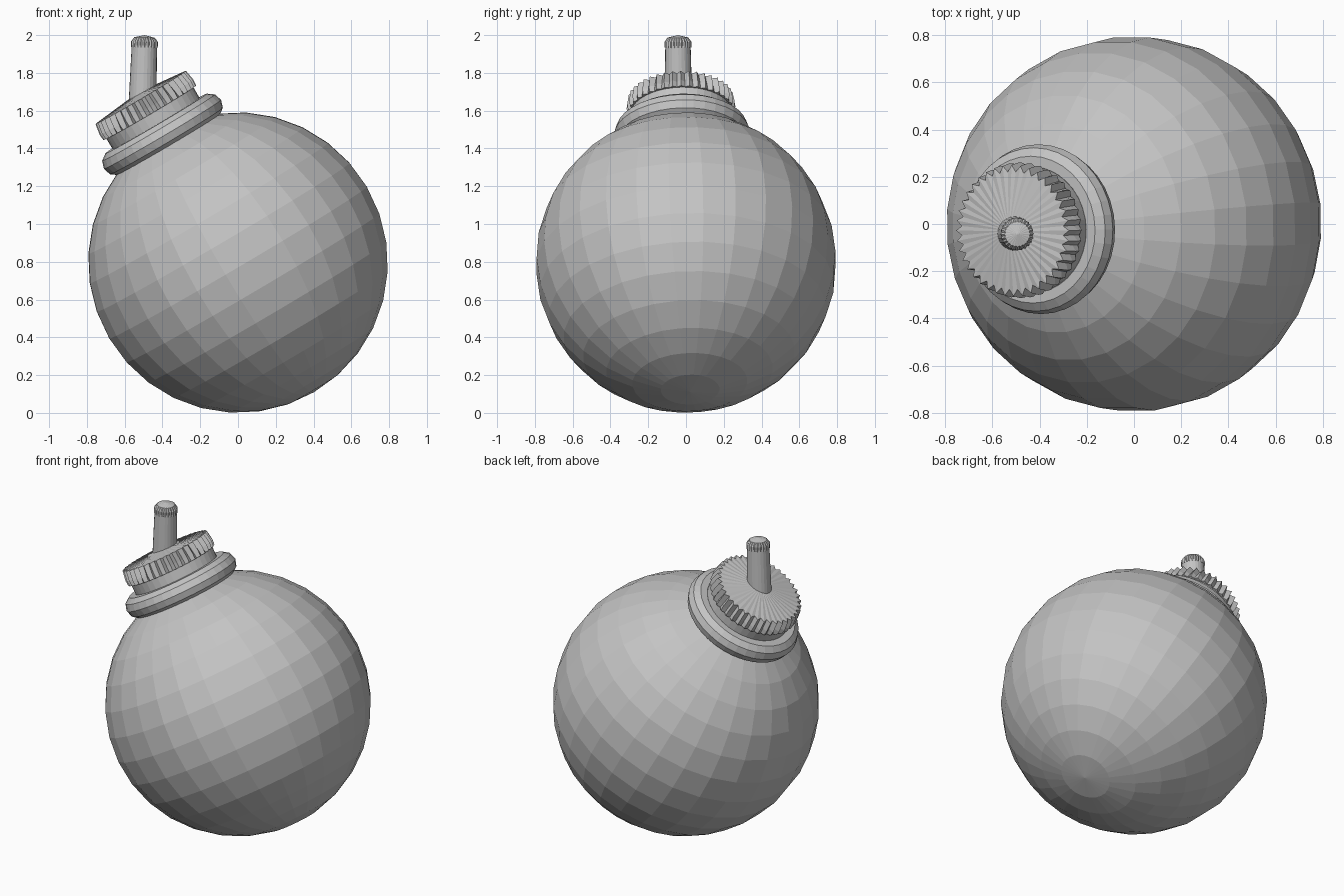
import bpy, bmesh, math
from mathutils import Matrix, Vector

cube = bpy.data.objects.get("Cube")
if cube:
    bpy.data.objects.remove(cube)

R = 0.796                                  # body radius
TILT = (Matrix.Translation((0, 0, R))
        @ Matrix.Rotation(math.radians(-30.5), 4, 'Y')
        @ Matrix.Rotation(math.radians(1.6), 4, 'X'))

grey = bpy.data.materials.new("plain_grey")
grey.use_nodes = True
color = (0.55, 0.55, 0.55, 1)
grey.diffuse_color = color
grey.node_tree.nodes["Principled BSDF"].inputs["Base Color"].default_value = color


def lathe(name, profile, segments, matrix, phase=0.0, closed=False):
    """Spin (radius, height[, valley radius]) points round the local z axis.
    A valley radius is used on every second step, which makes teeth."""
    bm = bmesh.new()
    rings = []
    for p in profile:
        if p[0] < 1e-5:
            rings.append([bm.verts.new((0, 0, p[1]))] * segments)
            continue
        ring = []
        for i in range(segments):
            a = 2 * math.pi * (i + phase) / segments
            r = p[-1] if len(p) == 3 and i % 2 else p[0]
            ring.append(bm.verts.new((r * math.cos(a), r * math.sin(a), p[1])))
        rings.append(ring)
    pairs = list(zip(rings, rings[1:]))
    if closed:
        pairs.append((rings[-1], rings[0]))
    for lo, hi in pairs:
        for i in range(segments):
            j = (i + 1) % segments
            bm.faces.new(dict.fromkeys((lo[i], lo[j], hi[j], hi[i])))
    bmesh.ops.recalc_face_normals(bm, faces=bm.faces)
    mesh = bpy.data.meshes.new(name)
    bm.to_mesh(mesh)
    bm.free()
    mesh.materials.append(grey)
    obj = bpy.data.objects.new(name, mesh)
    obj.matrix_world = matrix
    bpy.context.collection.objects.link(obj)
    return obj


def arc(radius, center_r, center_z, start, end, steps):
    """Points on a circular arc in the profile plane."""
    angles = [start + (end - start) * k / steps for k in range(steps + 1)]
    return [(center_r + radius * math.cos(a), center_z + radius * math.sin(a))
            for a in angles]


# Faceted round body, poles along the tilted axis
lathe("body", arc(R, 0, 0, -math.pi / 2, math.pi / 2, 16), 28, TILT, phase=0.5)

# Rounded ring around the neck
ring_profile = arc(0.07, 0.29, 0.788, 0, 2 * math.pi, 10)[:-1]
lathe("neck_ring", ring_profile, 36, TILT, closed=True)

# Collar between the ring and the cap
lathe("collar", [(0, 0.72), (0.265, 0.72), (0.268, 0.935), (0, 0.935)], 40, TILT)

# Toothed cap with a slightly raised top
lathe("toothed_cap", [(0, 0.92), (0.285, 0.92, 0.272), (0.288, 0.955, 0.265),
                      (0.278, 1.015, 0.25), (0, 1.045)], 80, TILT)

# Upright fuse standing on the cap
base, tip = Vector((-0.506, -0.04, 1.62)), Vector((-0.494, -0.043, 2.0))
axis = tip - base
length = axis.length
FUSE = Matrix.Translation(base) @ axis.to_track_quat('Z', 'Y').to_matrix().to_4x4()
lathe("fuse", [(0, 0), (0.074, 0), (0.067, length - 0.055), (0, length - 0.055)],
      24, FUSE)

# Ribbed fuse tip
lathe("fuse_tip", [(0, length - 0.065), (0.071, length - 0.065, 0.066),
                   (0.071, length - 0.035, 0.065), (0.055, length - 0.013, 0.051),
                   (0, length)], 48, FUSE)
